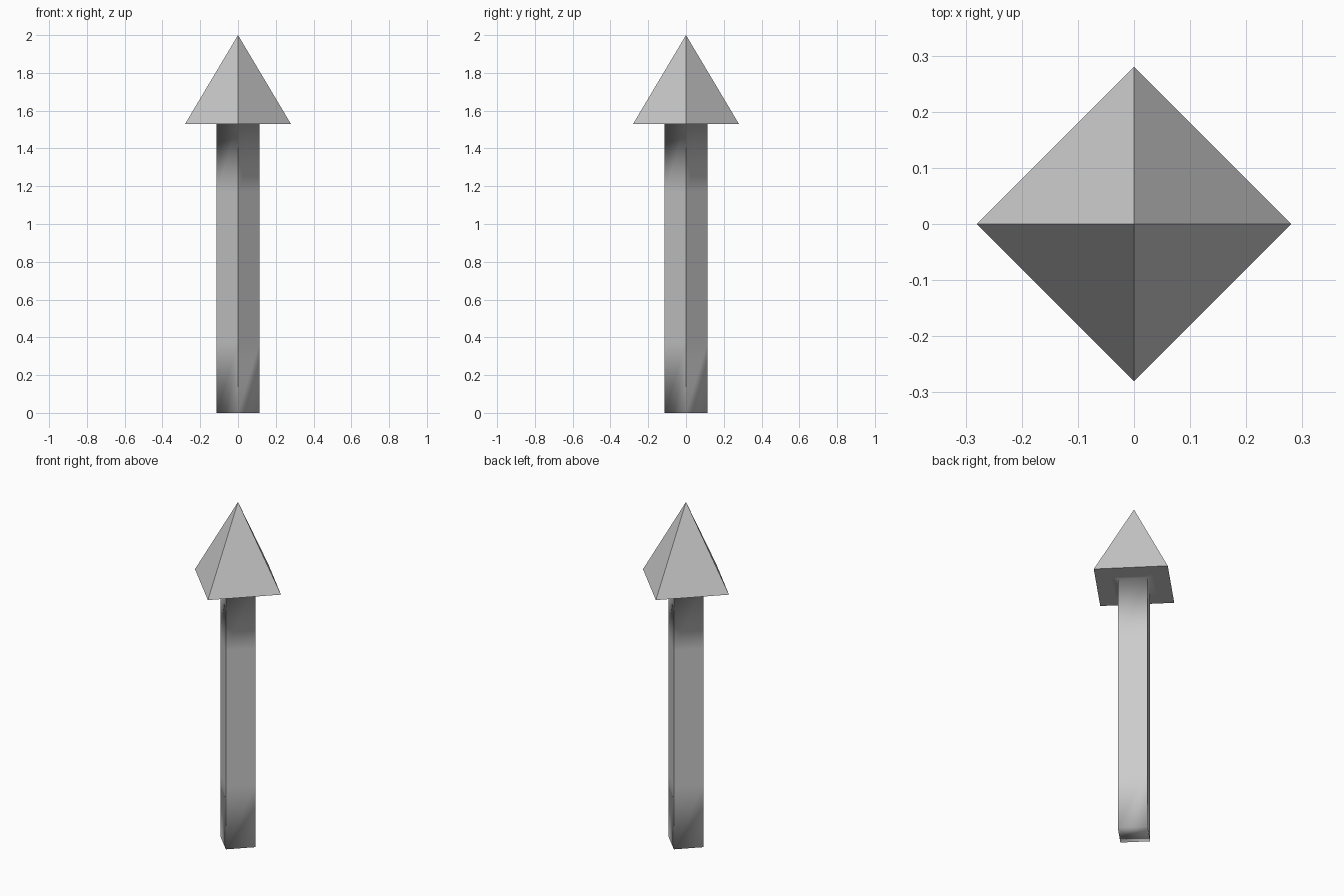
import bpy, bmesh

if "Cube" in bpy.data.objects:
    bpy.data.objects.remove(bpy.data.objects["Cube"])

bm = bmesh.new()


def ring(r, z):
    return [bm.verts.new(p) for p in ((r, 0, z), (0, r, z), (-r, 0, z), (0, -r, z))]


def bridge(a, b, smooth):
    for i in range(4):
        j = (i + 1) % 4
        f = bm.faces.new((a[i], a[j], b[j], b[i]))
        f.smooth = smooth


# square shaft turned 45 degrees, its ends blending smoothly into the
# bottom cap and the underside of the head
R, H = 0.113, 1.53
rings = [ring(r, z) for r, z in ((R, 0.0), (R, 0.37), (R, 1.17), (R, H), (0.16, H), (0.28, H))]
for a, b in zip(rings, rings[1:]):
    bridge(a, b, True)
cap = bm.faces.new(rings[0][::-1])
cap.smooth = True

# pyramid head
tip = bm.verts.new((0, 0, 2))
rim = rings[-1]
for i in range(4):
    bm.faces.new((rim[i], rim[(i + 1) % 4], tip))

# crisp corners along the shaft and around the head rim
for a, b in zip(rings[:3], rings[1:4]):
    for u, v in zip(a, b):
        bm.edges.get((u, v)).smooth = False
for i in range(4):
    bm.edges.get((rim[i], rim[(i + 1) % 4])).smooth = False

bmesh.ops.recalc_face_normals(bm, faces=bm.faces)
mesh = bpy.data.meshes.new("arrow_post")
bm.to_mesh(mesh)
bm.free()
bpy.context.collection.objects.link(bpy.data.objects.new("arrow_post", mesh))
